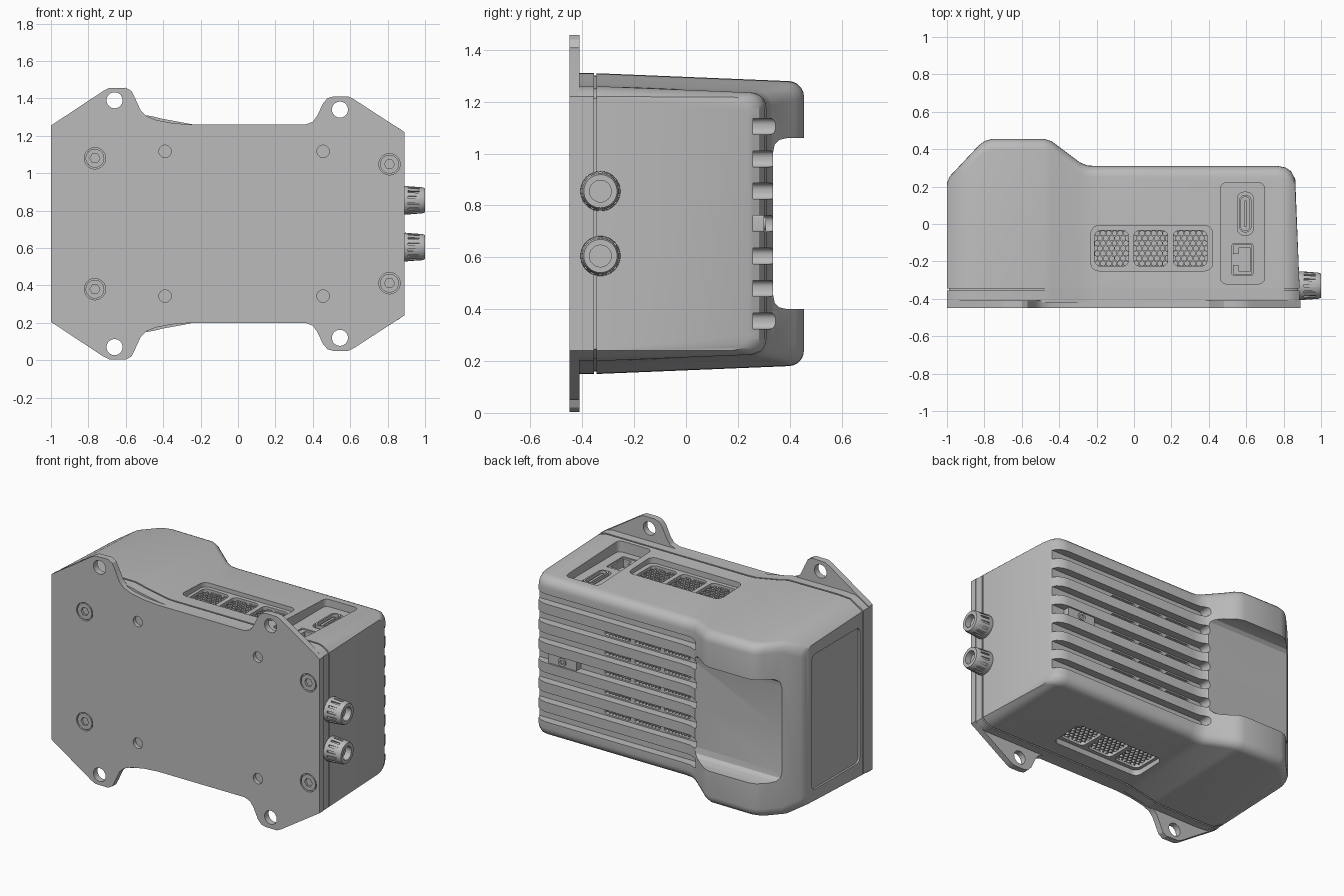
import bpy, bmesh, math
from mathutils import Vector

if "Cube" in bpy.data.objects:
    bpy.data.objects.remove(bpy.data.objects["Cube"], do_unlink=True)

MID = 0.73          # height of the mirror plane
FRONT = -0.345      # front of the housing shell
TAPER = 0.041

grey = bpy.data.materials.new("housing grey")
grey.use_nodes = True
grey.diffuse_color = (0.5, 0.5, 0.5, 1)
grey.node_tree.nodes["Principled BSDF"].inputs["Base Color"].default_value = (0.5, 0.5, 0.5, 1)


def place(axis, u, v, d):
    return {"x": Vector((d, u, v)), "y": Vector((u, d, v)), "z": Vector((u, v, d))}[axis]


def finish(name, bm):
    bmesh.ops.recalc_face_normals(bm, faces=bm.faces)
    mesh = bpy.data.meshes.new(name)
    bm.to_mesh(mesh)
    bm.free()
    mesh.materials.append(grey)
    obj = bpy.data.objects.new(name, mesh)
    bpy.context.collection.objects.link(obj)
    return obj


def loft(name, rings):
    bm = bmesh.new()
    rows = [[bm.verts.new(p) for p in ring] for ring in rings]
    for a, b in zip(rows, rows[1:]):
        for i in range(len(a)):
            j = (i + 1) % len(a)
            bm.faces.new((a[i], a[j], b[j], b[i]))
    bm.faces.new(rows[0])
    bm.faces.new(rows[-1])
    return finish(name, bm)


def prism(name, axis, outline, start, end):
    return loft(name, [[place(axis, u, v, d) for u, v in outline] for d in (start, end)])


def circle(u, v, r, n=32):
    return [(u + r * math.cos(math.tau * i / n), v + r * math.sin(math.tau * i / n)) for i in range(n)]


def rounded(u, v, w, h, r, n=5):
    pts = []
    for k, (su, sv) in enumerate(((1, 1), (-1, 1), (-1, -1), (1, -1))):
        for i in range(n + 1):
            a = math.pi / 2 * (k + i / n)
            pts.append((u + su * (w / 2 - r) + r * math.cos(a), v + sv * (h / 2 - r) + r * math.sin(a)))
    return pts


def cut(obj, cutter):
    mod = obj.modifiers.new("cut", "BOOLEAN")
    mod.operation = "DIFFERENCE"
    mod.solver = "EXACT"
    mod.object = cutter
    graph = bpy.context.evaluated_depsgraph_get()
    mesh = bpy.data.meshes.new_from_object(obj.evaluated_get(graph))
    obj.modifiers.clear()
    obj.data = mesh
    bpy.data.objects.remove(cutter, do_unlink=True)


def carve(obj, axis, outline, start, end):
    cut(obj, prism("cutter", axis, outline, start, end))


def mirrored(half):
    return half + [(x, 2 * MID - z) for x, z in reversed(half)]


# Housing stations along x: position, depth of the back, half height
stations = [(-1, .22, .52), (-.985, .255, .53), (-.91, .335, .575), (-.83, .42, .58), (-.8, .443, .58),
            (-.76, .455, .58), (-.48, .455, .578), (-.44, .442, .57), (-.41, .42, .562), (-.29, .33, .54),
            (-.25, .313, .532), (-.2, .31, .53), (.77, .31, .53), (.81, .302, .53), (.84, .282, .522),
            (.862, .24, .51), (.885, FRONT + .01, .49)]


def section(x, back, half):
    r = min(.06, (back - FRONT) / 2)
    top = half - TAPER * (back - r - FRONT)
    pts = [(FRONT, half)]
    for i in range(6):
        a = math.pi / 2 * i / 5
        pts.append((back - r + r * math.sin(a), top - r + r * math.cos(a)))
    return [(x, y, MID + z) for y, z in pts] + [(x, y, MID - z) for y, z in reversed(pts)]


housing = loft("housing", [section(*s) for s in stations])

# Front rim with a fine seam behind it
rim = mirrored([(x, MID + h) for x, _, h in stations])
prism("front_rim", "y", rim, -.42, -.355)
prism("seam_core", "y", [(x * .99, MID + (z - MID) * .985) for x, z in rim], -.37, -.335)

# Grip hollow across the raised end, and the shallow end panel
grip = [(.335, MID), (.335, 1.0), (.342, 1.035), (.36, 1.053), (.39, 1.06), (.7, 1.06)]
grip += [(y, 2 * MID - z) for y, z in reversed(grip[1:])]
carve(housing, "x", grip, -1.2, -.25)
carve(housing, "x", rounded(-.08, MID, .48, .86, .03), -1.1, -.988)

# Cooling grooves with pockets for the mesh
grooves = [MID + .125 * k for k in range(-3, 4)]
vent_x = (-.12, .09, .30)
for z in grooves:
    carve(housing, "y", rounded(.35, z, 1.32, .062, .025), .258, .6)
for z in grooves[1:-1]:
    for x in vent_x:
        carve(housing, "y", rounded(x, z, .18, .044, .012), .22, .3)

# Vent recesses on top and underside
for side in (1, -1):
    for outline, depth in [(rounded(.095, -.13, .65, .24, .04), .49)] + \
            [(rounded(x, -.13, .18, .19, .03), .455) for x in vent_x]:
        carve(housing, "z", outline, MID + side * depth, MID + side * .7)

# Port bay on top, with two sockets
carve(housing, "z", rounded(.58, -.05, .235, .54, .03), 1.19, 1.5)
carve(housing, "z", rounded(.595, .055, .085, .23, .035), 1.15, 1.3)
carve(housing, "z", rounded(.58, -.19, .11, .17, .008), 1.13, 1.3)
shell = prism("slim_socket", "z", rounded(.595, .055, .066, .2, .03), 1.14, 1.2)
carve(shell, "z", rounded(.595, .055, .046, .18, .022), 1.155, 1.3)
prism("slim_socket_tongue", "z", rounded(.595, .055, .016, .14, .005), 1.15, 1.19)
shell = prism("network_socket", "z", rounded(.58, -.19, .1, .16, .005), 1.12, 1.185)
carve(shell, "z", rounded(.59, -.19, .06, .13, .004), 1.135, 1.3)
carve(shell, "z", rounded(.55, -.19, .04, .06, .004), 1.135, 1.3)


# Honeycomb vent mesh made of hexagonal rings
def honeycomb(bm, axis, u, v, w, h, front, back, size):
    du, dv = size * math.sqrt(3), size * 1.5
    nu, nv = math.ceil(w / du / 2), math.ceil(h / dv / 2)
    for row in range(-nv, nv + 1):
        for col in range(-nu, nu + 1):
            cu, cv = u + (col + .5 * (row % 2)) * du, v + row * dv
            if abs(cu - u) > w / 2 or abs(cv - v) > h / 2:
                continue
            loops = []
            for r, d in ((size, front), (size * .76, front), (size * .76, back), (size, back)):
                loops.append([bm.verts.new(place(axis, cu + r * math.sin(math.pi / 3 * i),
                                                 cv + r * math.cos(math.pi / 3 * i), d)) for i in range(6)])
            for k in range(4):
                a, b = loops[k], loops[(k + 1) % 4]
                for i in range(6):
                    j = (i + 1) % 6
                    bm.faces.new((a[i], a[j], b[j], b[i]))


bm = bmesh.new()
for x in vent_x:
    for side in (1, -1):
        honeycomb(bm, "z", x, -.13, .18, .19, MID + side * .475, MID + side * .46, .018)
    for z in grooves[1:-1]:
        honeycomb(bm, "y", x, z, .18, .044, .245, .23, .013)
finish("vent_mesh", bm)

# Mounting plate with four ears
plate_half = [(-1, 1.255), (-.72, 1.44), (-.69, 1.455), (-.6, 1.457), (-.57, 1.44), (-.55, 1.4),
              (-.52, 1.335), (-.49, 1.305), (-.44, 1.285), (-.35, 1.268), (-.25, 1.26), (.36, 1.26),
              (.4, 1.275), (.425, 1.31), (.455, 1.375), (.48, 1.402), (.51, 1.41), (.59, 1.41),
              (.62, 1.395), (.89, 1.22)]
plate = prism("mounting_plate", "y", mirrored(plate_half), -.45, -.41)
for side in (1, -1):
    for x, z in ((-.66, .66), (.545, .61)):
        carve(plate, "y", circle(x, MID + side * z, .043), -.6, -.3)
    for x in (-.39, .455):
        carve(plate, "y", circle(x, MID + side * .387, .033), -.6, -.425)
    for x, z in ((-.765, .35), (.81, .318)):
        z = MID + side * z
        carve(plate, "y", circle(x, z, .057), -.6, -.435)
        head = prism("plate_screw", "y", circle(x, z, .05), -.449, -.42)
        carve(head, "y", circle(x, z, .027, 6), -.6, -.435)

# Screw on its pad in the middle groove
prism("back_pad", "y", rounded(.66, MID, .2, .07, .01), .24, .3)
head = prism("back_screw", "y", circle(.66, MID, .026), .28, .309)
carve(head, "y", circle(.66, MID, .014, 6), .295, .4)

# Two ribbed round connectors on the end
for z in (.855, .605):
    profile = [(.87, .072), (.895, .077), (.985, .07), (1, .064)]
    plug = loft("connector", [[place("x", u, v, x) for u, v in circle(-.33, z, r, 48)] for x, r in profile])
    carve(plug, "x", circle(-.33, z, .042), .96, 1.2)
    for i in range(14):
        a = math.tau * (i + .5) / 14
        out, along = Vector((math.cos(a), math.sin(a))), Vector((-math.sin(a), math.cos(a)))
        centre = Vector((-.33, z))
        slot = [centre + out * r + along * s for r, s in ((.065, -.006), (.1, -.006), (.1, .006), (.065, .006))]
        carve(plug, "x", slot, .91, .97)

# Smooth shading with sharp edges kept
for obj in bpy.context.collection.objects:
    if obj.type == "MESH":
        bpy.ops.object.select_all(action="DESELECT")
        obj.select_set(True)
        bpy.context.view_layer.objects.active = obj
        bpy.ops.object.shade_smooth_by_angle(angle=math.radians(28))
